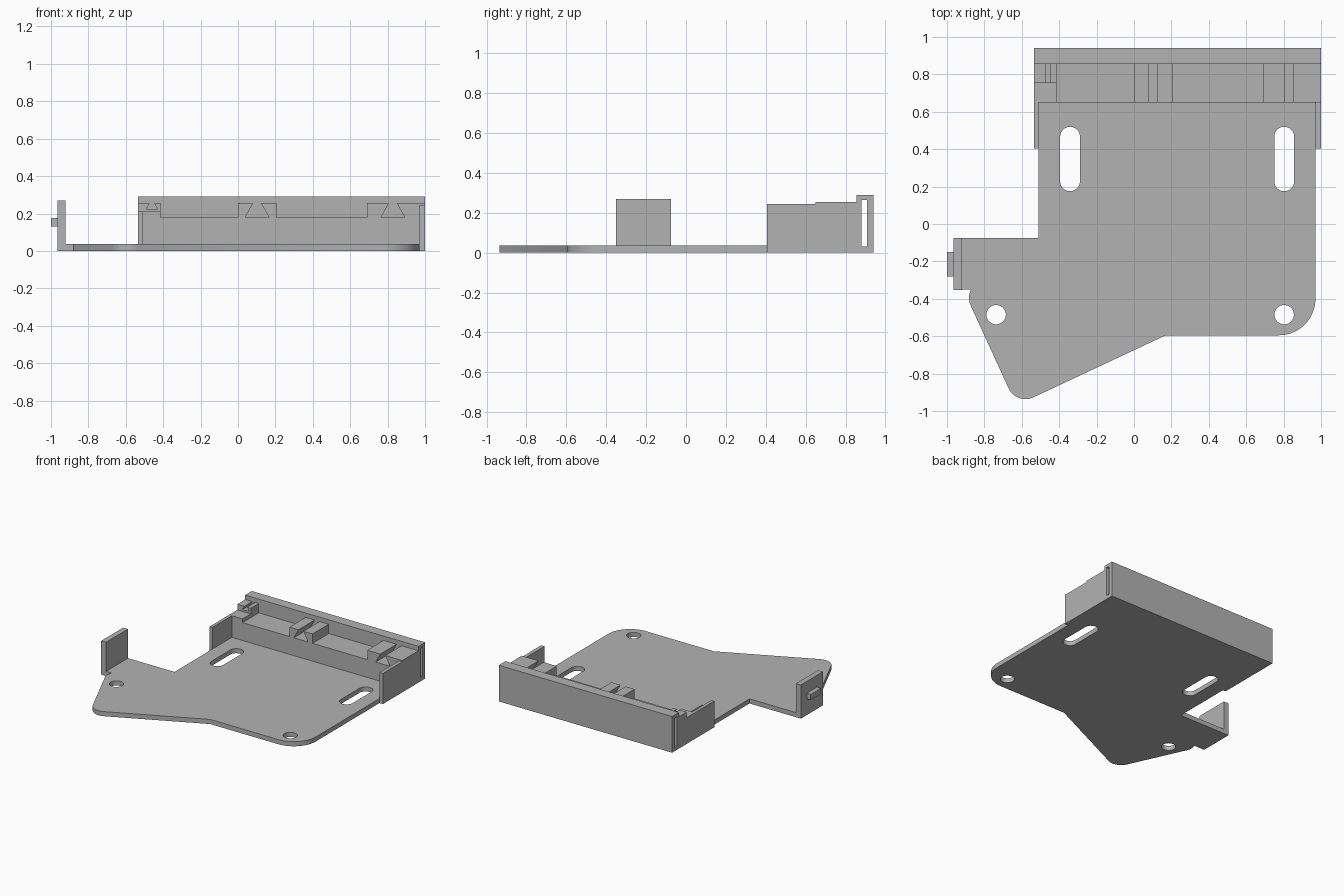
import bpy, bmesh
from math import cos, sin, radians
from mathutils import Vector

if "Cube" in bpy.data.objects:
    bpy.data.objects.remove(bpy.data.objects["Cube"])

grey = bpy.data.materials.new("plain grey")
grey.diffuse_color = (0.45, 0.45, 0.45, 1)
grey.use_nodes = True
grey.node_tree.nodes["Principled BSDF"].inputs["Base Color"].default_value = grey.diffuse_color


def prism(name, loops, lo, hi, axis):
    """Extrude an outline (plus hole loops) from lo to hi along an axis."""
    place = {"x": lambda a, b: (lo, a, b),
             "y": lambda a, b: (a, lo, b),
             "z": lambda a, b: (a, b, lo)}[axis]
    bm = bmesh.new()
    edges = []
    for loop in loops:
        vs = [bm.verts.new(place(a, b)) for a, b in loop]
        edges += [bm.edges.new((vs[i - 1], vs[i])) for i in range(len(vs))]
    bmesh.ops.triangle_fill(bm, edges=edges, use_beauty=True)
    out = bmesh.ops.extrude_face_region(bm, geom=bm.faces[:], use_keep_orig=True)
    step = Vector([(hi - lo) * (axis == k) for k in "xyz"])
    bmesh.ops.translate(bm, vec=step,
                        verts=[g for g in out["geom"] if isinstance(g, bmesh.types.BMVert)])
    bmesh.ops.recalc_face_normals(bm, faces=bm.faces[:])
    me = bpy.data.meshes.new(name)
    bm.to_mesh(me)
    bm.free()
    me.materials.append(grey)
    ob = bpy.data.objects.new(name, me)
    bpy.context.collection.objects.link(ob)
    bpy.context.view_layer.objects.active = ob
    ob.select_set(True)
    bpy.ops.object.shade_smooth_by_angle(angle=radians(30))
    ob.select_set(False)
    return ob


def rect(a0, a1, b0, b1):
    return [(a0, b0), (a1, b0), (a1, b1), (a0, b1)]


def arc(cx, cy, r, start, end, n=12):
    return [(cx + r * cos(radians(start + (end - start) * i / n)),
             cy + r * sin(radians(start + (end - start) * i / n))) for i in range(n + 1)]


def slot(cx, y0, y1, r):
    return arc(cx, y1 - r, r, 0, 180) + arc(cx, y0 + r, r, 180, 360)


# Base plate with rounded corners, screw holes and long slots
outline = ([(-0.51, 0.65), (-0.51, -0.075), (-0.965, -0.075), (-0.965, -0.352)]
           + arc(-0.782, -0.395, 0.1, 154, 205, 6)
           + arc(-0.58, -0.836, 0.1, 205, 295)
           + [(0.17, -0.595)]
           + arc(0.775, -0.4, 0.195, 270, 360, 16)
           + [(0.97, 0.65)])
holes = [arc(x, -0.485, 0.052, 0, 345, 23) for x in (-0.737, 0.803)]
slots = [slot(x, 0.175, 0.52, 0.053) for x in (-0.342, 0.803)]
prism("base_plate", [outline] + holes + slots, 0, 0.037, "z")

# Rear ledge and back wall, with a thin channel running the full width
rear = [(0.65, 0), (0.94, 0), (0.94, 0.29), (0.855, 0.29), (0.855, 0.18), (0.65, 0.18)]
prism("rear_wall", [rear, rect(0.88, 0.907, 0.03, 0.265)], -0.535, 1, "x")

# Side walls in front of the ledge
prism("left_side_wall", [rect(0.405, 0.65, 0, 0.21)], -0.535, -0.51, "x")
prism("right_side_wall", [rect(0.405, 0.65, 0, 0.245)], 0.97, 1, "x")


# Blocks with dovetail grooves on the ledge
def dovetail(name, x0, x1, mid, top, bottom, z0, z1, y0):
    left = [(x0, z0), (mid - bottom, z0), (mid - top, z1), (x0, z1)]
    right = [(mid + bottom, z0), (x1, z0), (x1, z1), (mid + top, z1)]
    prism(name + "_left", [left], y0, 0.855, "y")
    prism(name + "_right", [right], y0, 0.855, "y")


dovetail("middle_dovetail", 0, 0.205, 0.102, 0.022, 0.063, 0.18, 0.255, 0.65)
dovetail("right_dovetail", 0.69, 1, 0.828, 0.022, 0.063, 0.18, 0.255, 0.65)
prism("corner_step", [rect(-0.535, -0.415, 0.18, 0.21)], 0.65, 0.855, "y")
prism("corner_pad", [rect(-0.535, -0.415, 0.21, 0.225)], 0.755, 0.855, "y")
dovetail("corner_dovetail", -0.535, -0.415, -0.46, 0.012, 0.03, 0.225, 0.255, 0.755)

# Upright side tab with its catch
prism("side_tab", [rect(-0.352, -0.075, 0.037, 0.27)], -0.965, -0.922, "x")
prism("side_catch", [rect(-0.28, -0.15, 0.13, 0.175)], -1, -0.965, "x")
